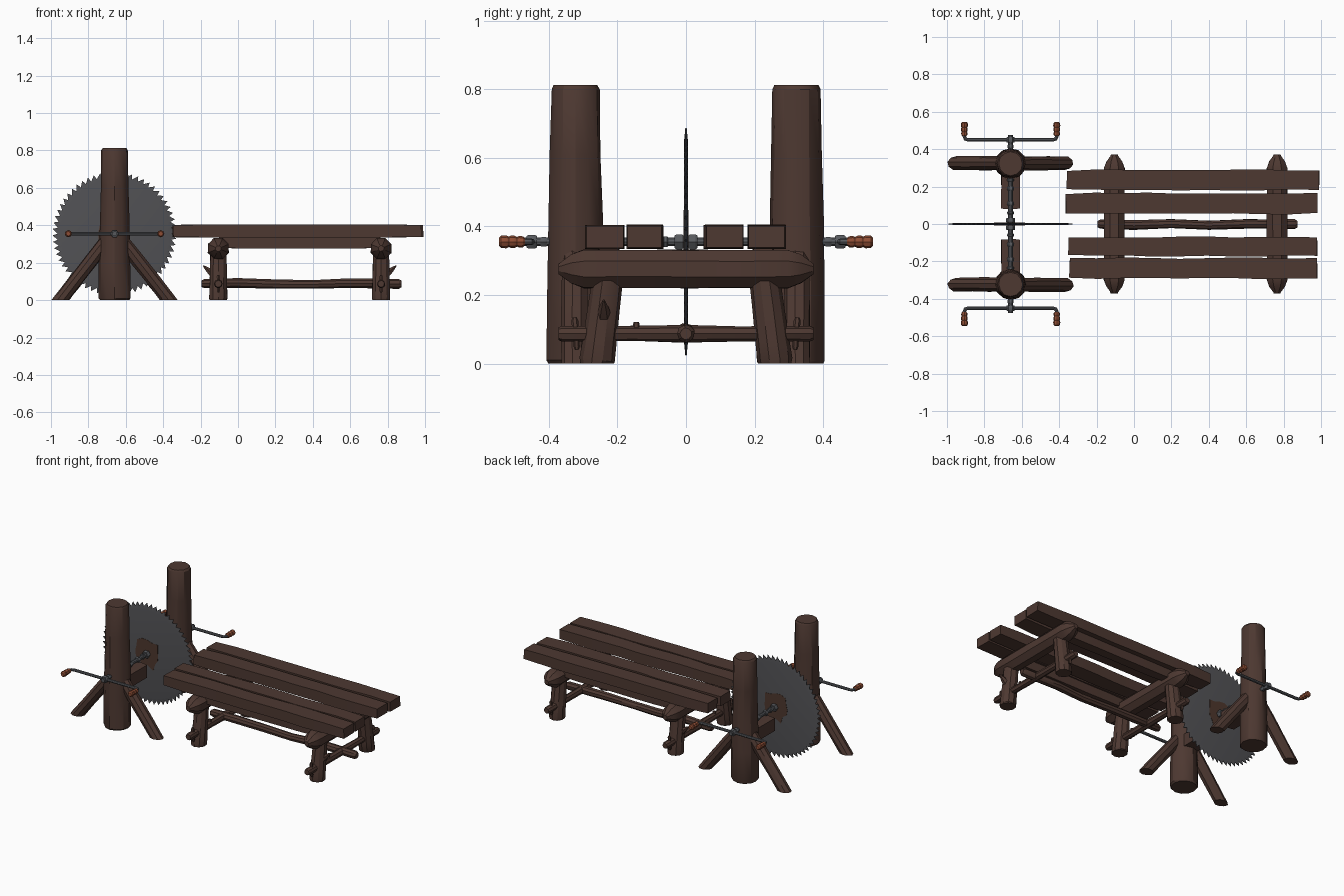
import bpy, bmesh, math, random
from mathutils import Vector

if "Cube" in bpy.data.objects:
    bpy.data.objects.remove(bpy.data.objects["Cube"])

random.seed(4)


def material(name, rgb):
    m = bpy.data.materials.new(name)
    m.diffuse_color = (*rgb, 1)
    m.use_nodes = True
    m.node_tree.nodes["Principled BSDF"].inputs["Base Color"].default_value = m.diffuse_color
    return m


WOOD = material("dark wood", (0.075, 0.040, 0.031))
STEEL = material("blade steel", (0.083, 0.083, 0.090))
IRON = material("iron rod", (0.095, 0.100, 0.110))
GRIP = material("orange grip", (0.270, 0.075, 0.035))
RUST = material("rust", (0.075, 0.038, 0.026))


def loft(name, rings, mat):
    """Skin a list of equal-length point rings and cap both ends."""
    bm = bmesh.new()
    vs = [[bm.verts.new(p) for p in ring] for ring in rings]
    n = len(vs[0])
    for a, b in zip(vs, vs[1:]):
        for i in range(n):
            j = (i + 1) % n
            bm.faces.new((a[i], a[j], b[j], b[i]))
    bm.faces.new(vs[0])
    bm.faces.new(vs[-1])
    bmesh.ops.recalc_face_normals(bm, faces=bm.faces)
    me = bpy.data.meshes.new(name)
    bm.to_mesh(me)
    bm.free()
    me.materials.append(mat)
    ob = bpy.data.objects.new(name, me)
    bpy.context.collection.objects.link(ob)
    return ob


def tube(name, pts, radii, mat=WOOD, sides=10, jitter=0.0, phase=0.0, ground=False):
    """Round section swept along a path; ground=True cuts the end flat at z = 0."""
    pts = [Vector(p) for p in pts]
    whole = (pts[-1] - pts[0]).normalized()
    ref = Vector((1, 0, 0)) if abs(whole.z) > 0.9 else Vector((0, 0, 1))
    rings = []
    for k, p in enumerate(pts):
        t = (pts[min(k + 1, len(pts) - 1)] - pts[max(k - 1, 0)]).normalized()
        u = t.cross(ref).normalized()
        v = u.cross(t)
        ring = []
        for i in range(sides):
            a = 2 * math.pi * i / sides + phase
            r = radii[k] * (1 + random.uniform(-jitter, jitter))
            q = p + (u * math.cos(a) + v * math.sin(a)) * r
            if ground and (q.z < 0 or k == len(pts) - 1):
                q -= t * (q.z / t.z)
            ring.append(q)
        rings.append(ring)
    return loft(name, rings, mat)


def log(name, a, b, profile, **kw):
    """Straight piece from a to b; profile holds (fraction, radius) pairs."""
    a, b = Vector(a), Vector(b)
    return tube(name, [a.lerp(b, t) for t, _ in profile], [r for _, r in profile], **kw)


def plank(name, x0, x1, y0, y1, z0, z1, wobble=0.004, steps=9):
    """Rough-sawn board along x with wavy long edges and chamfered ends."""
    rings = []
    for k in range(steps + 1):
        x = x0 + (x1 - x0) * k / steps
        inset = 0.003 if k in (0, steps) else 0
        w = lambda: random.uniform(-wobble, wobble)
        lo, hi = y0 + w() + inset, y1 + w() - inset
        zl, zh = z0 + inset + w() / 3, z1 - inset + w() / 3
        rings.append([(x + w() * inset * 200, y, z)
                      for y, z in ((lo, zl), (hi, zl), (hi, zh), (lo, zh))])
    return loft(name, rings, WOOD)


AX, AZ = -0.66, 0.355   # saw axle

# Saw posts, braces and axle rests
for s, side in ((-1, "front"), (1, "back")):
    y = 0.322 * s
    log(f"{side}_post", (AX, y, 0), (AX, y, 0.812),
        [(0, .078), (.012, .084), (.25, .083), (.5, .079), (.75, .074), (.985, .071), (1, .064)],
        sides=12, jitter=.025)
    for d in (-1, 1):
        log(f"{side}_brace", (AX + .03 * d, .325 * s, .335), (AX + .29 * d, .325 * s, 0),
            [(0, .036), (.35, .039), (.7, .038), (1, .037)], sides=9, jitter=.05, ground=True)
    plank(f"{side}_axle_rest", AX - .05, AX + .05, min(.08 * s, .30 * s), max(.08 * s, .30 * s),
          .235, .325, .002, 3)

# Circular saw blade with raked teeth
N = 60


def outline(y, teeth):
    pts = []
    for i in range(N):
        for r, f in ((.306, 0), (.332, .25)):
            a = 2 * math.pi * (i + f) / N
            r = r if teeth else .29
            pts.append((AX + r * math.cos(a), y, AZ + r * math.sin(a)))
    return pts


loft("saw_blade", [outline(-.006, False), outline(-.002, True),
                   outline(.002, True), outline(.006, False)], STEEL)

# Rust patches around the hub
spots = [random.uniform(.075, .112) for _ in range(16)]
for s in (-1, 1):
    loft("rust_patch", [[(AX + r * math.cos(i * math.pi / 8), y, AZ + r * math.sin(i * math.pi / 8))
                         for i, r in enumerate(spots)] for y in (.005 * s, .0075 * s)], RUST)

# Axle with collars
log("axle", (AX, -.475, AZ), (AX, .475, AZ), [(0, .013), (1, .013)], mat=IRON, sides=10)
for s in (-1, 1):
    for y, half, r in ((.02, .013, .025), (.06, .008, .018), (.11, .010, .019),
                       (.19, .010, .019), (.235, .008, .018), (.415, .01, .016),
                       (.45, .015, .023)):
        log("axle_collar", (AX, (y - half) * s, AZ), (AX, (y + half) * s, AZ),
            [(0, r * .85), (.2, r), (.8, r), (1, r * .85)], mat=IRON, sides=6)

    # Two-handed crank and grips
    path = [(-.247, .50), (-.247, .468), (-.242, .455), (-.228, .45), (0, .45),
            (.228, .45), (.242, .455), (.247, .468), (.247, .50)]
    tube("crank_bar", [(AX + x, y * s, AZ) for x, y in path], [.0095] * 9, IRON, 8)
    for d in (-1, 1):
        x = AX + .247 * d
        log("crank_grip", (x, .47 * s, AZ), (x, .545 * s, AZ),
            [(0, .011), (.08, .016), (.22, .017), (.3, .014), (.4, .018), (.55, .018),
             (.62, .015), (.72, .019), (.92, .018), (1, .012)], mat=GRIP, sides=8)

# Bench top planks
for x0, x1, y0, y1 in ((-.36, .99, .182, .29), (-.365, .98, .055, .165),
                       (-.35, .98, -.17, -.07), (-.345, .98, -.292, -.183)):
    plank("bench_plank", x0, x1, y0, y1, .335, .404)

# Rails under the planks
for s in (-1, 1):
    plank("under_rail", -.10, .76, .225 * s - .03, .225 * s + .03, .276, .337, .002, 6)

# Trestles
for x, out in ((-.105, -1), (.765, 1)):
    log("cross_beam", (x, -.372, .276), (x, .372, .276),
        [(0, .016), (.05, .045), (.1, .060), (.3, .059), (.5, .060), (.7, .059),
         (.9, .060), (.95, .045), (1, .016)], sides=8, jitter=.03, phase=math.pi / 8)
    log("cross_stretcher", (x, -.372, .087), (x, .372, .087),
        [(0, .018), (.015, .023), (.3, .022), (.5, .025), (.7, .022), (.985, .023), (1, .018)],
        sides=8, jitter=.06)
    for s in (-1, 1):
        log("bench_leg", (x, .226 * s, .27), (x, .26 * s, 0),
            [(0, .044), (.4, .047), (.75, .049), (.96, .051), (1, .048)],
            sides=10, jitter=.03, ground=True)
        log("stretcher_peg", (x, .325 * s, .135), (x, .318 * s, .04),
            [(0, .006), (.1, .010), (.9, .009), (1, .006)], sides=6)
    # Broken branch stub on the outer face of one leg
    y = -.24 * out
    log("branch_stub", (x + .03 * out, y, .14), (x + .082 * out, y, .185),
        [(0, .022), (.5, .015), (1, .003)], sides=6)

# Long stretcher between the trestles and its knots
tube("long_stretcher", [(x, y, z) for x, y, z in (
    (-.195, 0, .088), (-.18, 0, .088), (0, -.005, .092), (.2, .002, .085), (.4, -.006, .084),
    (.6, .002, .09), (.86, 0, .087), (.875, 0, .087))],
    [.017, .025, .026, .025, .024, .026, .026, .017], sides=9, jitter=.06)
for x in (-.105, .765):
    log("stretcher_knot", (x, -.145, .095), (x, -.145, .121), [(0, .013), (1, .008)], sides=6)

# Shading: rounded sides stay smooth, sharp edges stay crisp
bpy.ops.object.select_all(action='SELECT')
bpy.context.view_layer.objects.active = bpy.context.selected_objects[0]
bpy.ops.object.shade_smooth_by_angle(angle=math.radians(30))
